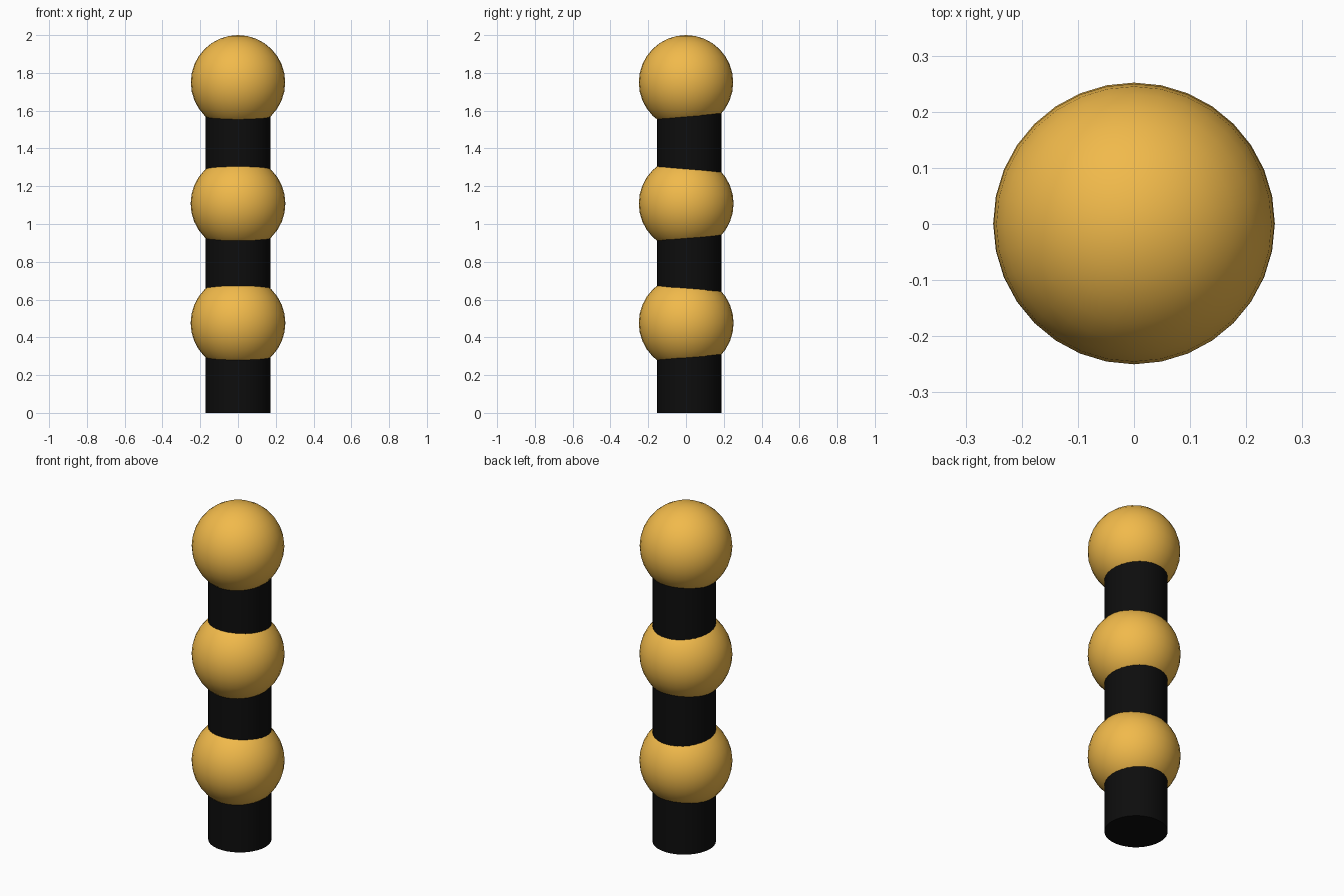
import bpy
import math

if "Cube" in bpy.data.objects:
    bpy.data.objects.remove(bpy.data.objects["Cube"])


def material(name, color):
    m = bpy.data.materials.new(name)
    m.diffuse_color = color
    m.use_nodes = True
    m.node_tree.nodes["Principled BSDF"].inputs["Base Color"].default_value = m.diffuse_color
    return m


def finish(name, mat):
    ob = bpy.context.object
    ob.name = name
    ob.data.materials.append(mat)
    bpy.ops.object.shade_smooth_by_angle(angle=math.radians(35))
    return ob


gold = material("gold", (0.88, 0.49, 0.07, 1))
black = material("black", (0.004, 0.004, 0.004, 1))

# Central rod, set slightly towards the back, ending inside the top ball
ROD_TOP = 1.75
bpy.ops.mesh.primitive_cylinder_add(vertices=32, radius=0.171, depth=ROD_TOP,
                                    location=(0, 0.017, ROD_TOP / 2))
finish("rod", black)

# Three balls threaded on the rod
balls = [("bottom_ball", 0.476, 0.251, 0.001),
         ("middle_ball", 1.108, 0.251, 0.001),
         ("top_ball", 1.75, 0.25, 0.0)]
for name, z, radius, y in balls:
    bpy.ops.mesh.primitive_uv_sphere_add(segments=32, ring_count=16,
                                         radius=radius, location=(0, y, z))
    finish(name, gold)
